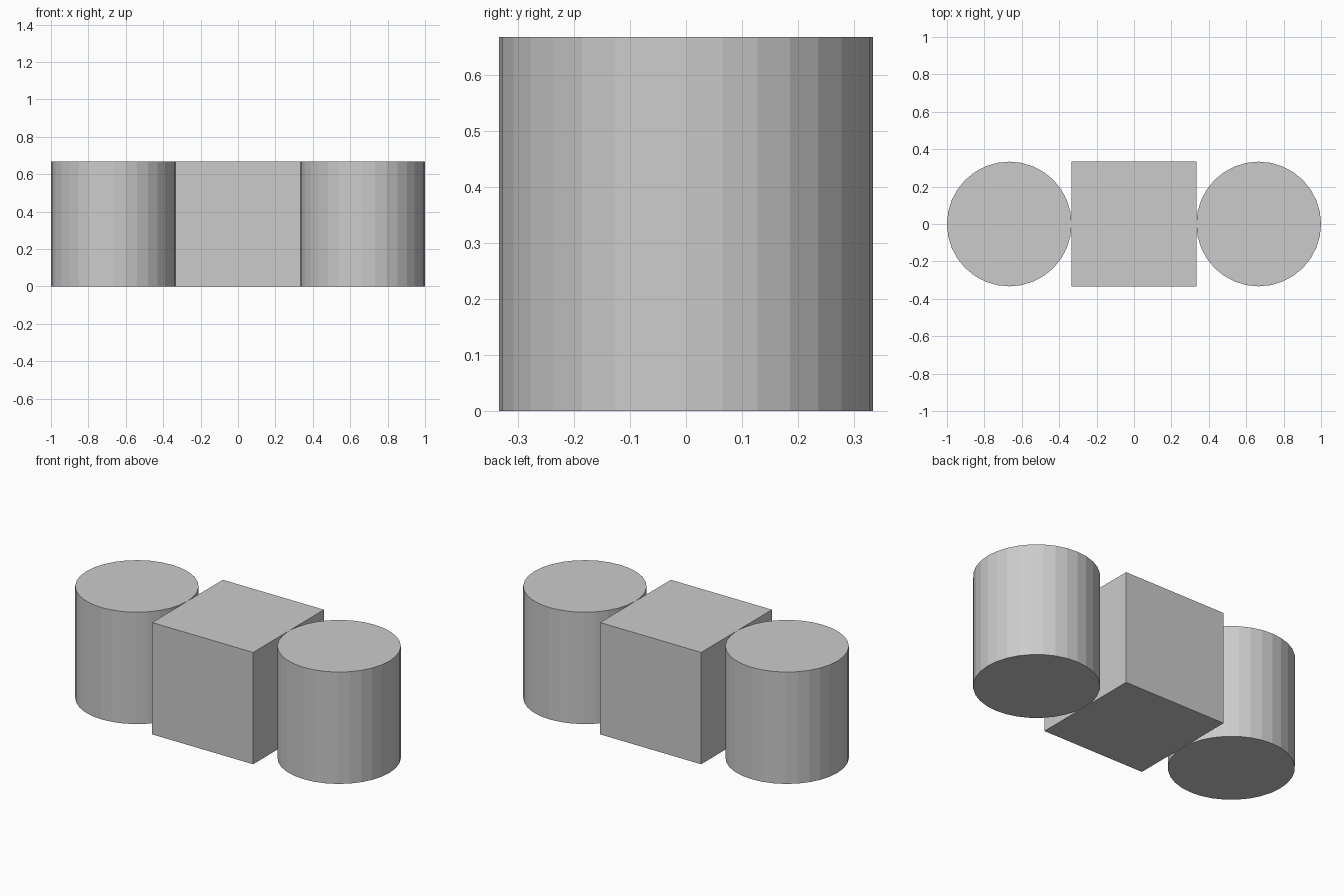
import bpy

if "Cube" in bpy.data.objects:
    bpy.data.objects.remove(bpy.data.objects["Cube"])

R = 1 / 3      # cylinder radius and half the block width
H = 2 * R      # common height

# Central square block
bpy.ops.mesh.primitive_cube_add(size=H, location=(0, 0, H / 2))
bpy.context.object.name = "centre_block"

# Flat-faceted cylinder on each side, touching the block
for side, name in ((-1, "left_cylinder"), (1, "right_cylinder")):
    bpy.ops.mesh.primitive_cylinder_add(vertices=32, radius=R, depth=H,
                                        location=(side * 2 * R, 0, H / 2))
    bpy.context.object.name = name
